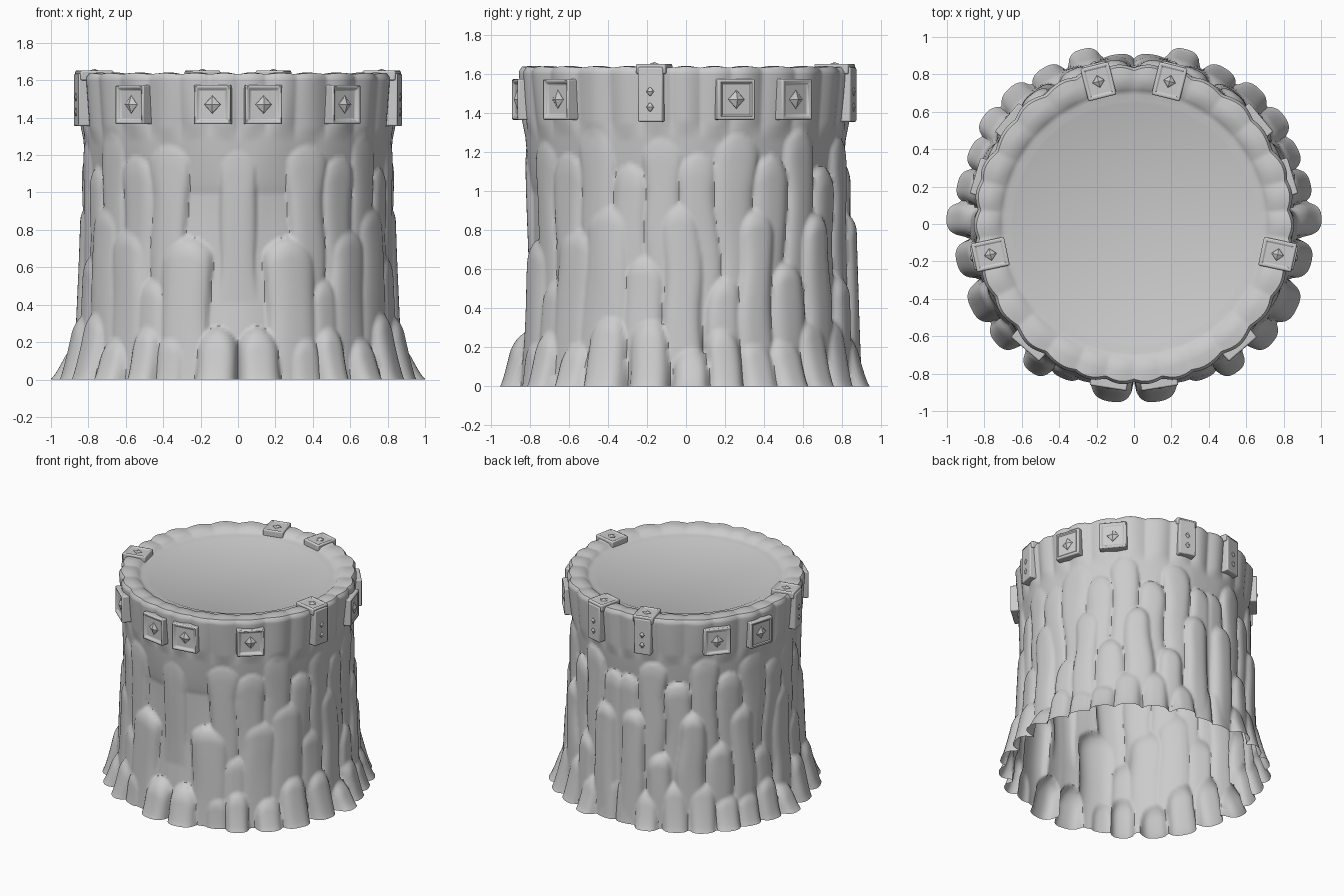
import bpy, bmesh, math, random
from mathutils import Vector, Matrix, noise

if "Cube" in bpy.data.objects:
    bpy.data.objects.remove(bpy.data.objects["Cube"])

random.seed(4)


def clamp(v):
    return max(0.0, min(1.0, v))


def make_lobes():
    # rock lobes, mirrored in x: angle from front, half width, top, floor radius, top radius
    lobes = []
    # foot lobes, every 13 degrees or so, widest at the sides
    for i, a in enumerate((7, 24, 35, 51, 63, 77, 91, 103, 115, 126, 137, 149, 163, 174)):
        top = .22 if a == 91 else random.uniform(.24, .40)
        out = 1.003 if a == 91 else .955 if a < 10 else .91 if a in (24, 174) else random.uniform(.96, .99)
        lobes.append((a, 6.8, top, out, .88))
    # middle lobes: broad at the front, narrow behind
    for i, a in enumerate((20, 34, 46, 60, 74, 88, 104, 116, 129, 142, 157, 172)):
        top = (.76, .55, .82, .94)[i] if i < 4 else random.uniform(.85, .96) if i % 2 else random.uniform(.56, .70)
        back = clamp((a - 95) / 50)
        lobes.append((a, 7.5 if 30 < a < 40 or a > 65 else 10, top, .885 + .02 * back, .843 + .04 * back))
    # upper lobes
    lobes.append((0, 7, 1.22, .78, .825))
    for i in range(12):
        a = 28 + i * 13.4
        back = clamp((a - 95) / 50)
        top = random.uniform(1.24, 1.33) if i % 2 == 0 else random.uniform(1.05, 1.2)
        lobes.append((a, 7.5, top, .82 + .03 * back, .833 + .015 * back))
    return lobes


LOBES = make_lobes()


def core_radius(z):
    # waisted core flaring to the foot and to the rim
    return .785 + .055 * clamp(1 - z / .6) ** 1.3 + .065 * clamp((z - 1.0) / .6) ** .7


def scallop(a):
    return abs(math.sin(math.radians(a) * 15 + .6 * math.sin(math.radians(a) * 4)))


def wall_radius(a, z):
    n = noise.noise(Vector((a * .07, z * 1.8, 3)))
    warped = a + 2.5 * noise.noise(Vector((a * .03, z * 2.5, 9))) * min(1, a / 15) * min(1, (180 - a) / 15)
    base = core_radius(z) + .012 * n
    r = base
    for c, w, top, r0, r1 in LOBES:
        d = abs(warped - c)
        if c < w:
            d = min(d, abs(warped + c))
        if d >= w or z > top + .02:
            continue
        q = d / w
        cap = clamp((top - z) / .11 - .7 * q * q)
        cap = math.sqrt(cap * (2 - cap))
        side = math.sqrt(1 - q ** 3)
        target = r0 + (r1 - r0) * (z / top) ** .8 + .008 * n
        r = max(r, base + (target - base) * cap * side)
    # scalloped band below the rim
    band = clamp((z - 1.27 - .05 * n) / .08)
    return r + band * (.018 * scallop(a) - .008)


def direction(t):
    return math.sin(t), -math.cos(t)


def finish(bm, name, angle, bevel=0):
    me = bpy.data.meshes.new(name)
    bm.to_mesh(me)
    bm.free()
    ob = bpy.data.objects.new(name, me)
    bpy.context.collection.objects.link(ob)
    bpy.context.view_layer.objects.active = ob
    ob.select_set(True)
    bpy.ops.object.shade_smooth_by_angle(angle=math.radians(angle))
    ob.select_set(False)
    if bevel:
        m = ob.modifiers.new("bevel", "BEVEL")
        m.width, m.segments, m.limit_method = bevel, 2, 'ANGLE'
        m.angle_limit = math.radians(50)


def build_stump():
    bm = bmesh.new()
    NT, NZ, TOP = 420, 96, 1.615
    rings = []

    def add_ring(fn):
        ring = []
        for i in range(NT):
            t = 2 * math.pi * i / NT
            a = math.degrees(min(t, 2 * math.pi - t))
            r, z = fn(a)
            x, y = direction(t)
            ring.append(bm.verts.new((r * x, r * y, z)))
        rings.append(ring)

    # rocky wall, open underneath
    for j in range(NZ + 1):
        z = TOP * j / NZ
        add_ring(lambda a: (wall_radius(a, z), z))
    # rim and shallow lip
    add_ring(lambda a: (wall_radius(a, TOP) - .015, 1.632 + .006 * scallop(a)))
    for r, z, amp in ((.79, 1.63, .012), (.735, 1.627, .008), (.715, 1.613, .003),
                      (.69, 1.602, 0), (.66, 1.605, 0), (.645, 1.598, 0)):
        add_ring(lambda a: (r, z + amp * scallop(a)))
    for A, B in zip(rings, rings[1:]):
        for i in range(NT):
            k = (i + 1) % NT
            bm.faces.new((A[i], A[k], B[k], B[i]))
    # top disc
    bm.faces.new(rings[-1])
    finish(bm, "rock_stump", 50)


def box(bm, u, n0, n1, z0, z1):
    # local axes: x tangent, y outward, z up
    M = Matrix.Translation((0, (n0 + n1) / 2, (z0 + z1) / 2)) @ Matrix.Diagonal((u, n1 - n0, z1 - z0, 1))
    return bmesh.ops.create_cube(bm, size=1, matrix=M)["verts"]


def gem(bm, centre, half_u, half_v, height, up=False):
    # four-sided diamond stud facing outward or upward
    c, u, v, n = Vector(centre), Vector((1, 0, 0)), Vector((0, 0, 1)), Vector((0, 1, 0))
    if up:
        v, n = n, v
    base = [bm.verts.new(c + d) for d in (u * half_u, v * half_v, -u * half_u, -v * half_v)]
    tip = bm.verts.new(c + n * height)
    for i in range(4):
        bm.faces.new((base[i], base[(i + 1) % 4], tip))
    # closed below so normals stay consistent
    bm.faces.new(base[::-1])


def recess(bm, verts, axis, border, depth):
    bm.normal_update()
    f = max({f for v in verts for f in v.link_faces}, key=lambda f: f.normal.dot(axis))
    bmesh.ops.inset_individual(bm, faces=[f], thickness=border)
    bmesh.ops.inset_individual(bm, faces=[f], thickness=.012, depth=-depth)


def place(bm, angle):
    x, y = direction(math.radians(angle))
    rot = Matrix(((-y, x, 0), (x, y, 0), (0, 0, 1))).to_4x4()
    bmesh.ops.transform(bm, matrix=rot, verts=bm.verts)
    bmesh.ops.recalc_face_normals(bm, faces=bm.faces)


def square_plate(angle, width, depth):
    bm = bmesh.new()
    vs = box(bm, width, .79, .888, 1.365, 1.575)
    recess(bm, vs, Vector((0, 1, 0)), .024, depth)
    gem(bm, (0, .887 - depth, 1.47), .05, .055, .02)
    place(bm, angle)
    finish(bm, "square_plate", 30, .008)


def clasp(angle):
    # plate folded over the rim
    bm = bmesh.new()
    box(bm, .13, .80, .885, 1.355, 1.635)
    vs = box(bm, .155, .695, .875, 1.60, 1.652)
    recess(bm, vs, Vector((0, 0, 1)), .022, .005)
    gem(bm, (0, .785, 1.646), .04, .04, .015, up=True)
    for z in (1.43, 1.51):
        gem(bm, (0, .884, z), .025, .036, .014)
    place(bm, angle)
    finish(bm, "rim_clasp", 30, .008)


build_stump()
for s in (1, -1):
    for ang, depth in ((9, .014), (41, .018), (107, .006), (130, .012)):
        square_plate(s * ang, .2, depth)
    for ang in (78, 166):
        clasp(s * ang)
